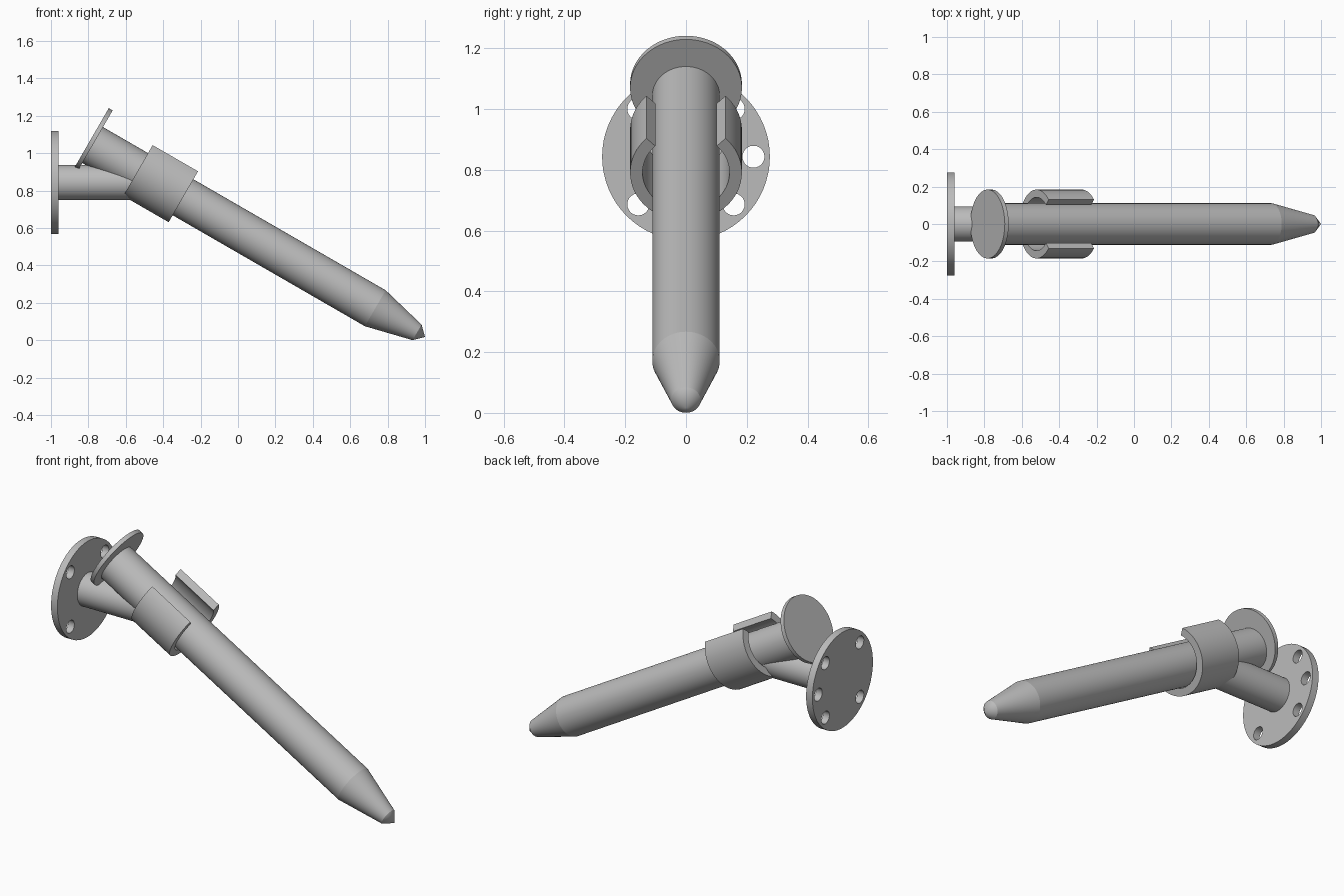
import bpy, bmesh, math
from mathutils import Matrix, Vector

old = bpy.data.objects.get("Cube")
if old:
    bpy.data.objects.remove(old, do_unlink=True)

# Single plain grey finish
grey = bpy.data.materials.new("plain grey")
grey.use_nodes = True
colour = (0.5, 0.5, 0.5, 1)
grey.diffuse_color = colour
grey.node_tree.nodes["Principled BSDF"].inputs["Base Color"].default_value = colour

SEGMENTS = 64


def finish(name, bm, matrix):
    """Turn a bmesh into a placed, shaded object."""
    bmesh.ops.remove_doubles(bm, verts=bm.verts, dist=1e-5)
    bmesh.ops.recalc_face_normals(bm, faces=bm.faces)
    bm.transform(matrix)
    mesh = bpy.data.meshes.new(name)
    bm.to_mesh(mesh)
    bm.free()
    mesh.materials.append(grey)
    obj = bpy.data.objects.new(name, mesh)
    bpy.context.collection.objects.link(obj)
    return obj


def smooth(obj):
    bpy.ops.object.select_all(action="DESELECT")
    obj.select_set(True)
    bpy.context.view_layer.objects.active = obj
    bpy.ops.object.shade_smooth_by_angle(angle=math.radians(12))


def lathe(name, profile, matrix):
    """Solid of revolution around local z from (radius, height) points."""
    bm = bmesh.new()
    rings = []
    for radius, height in profile:
        if radius == 0:
            rings.append([bm.verts.new((0, 0, height))])
            continue
        rings.append([bm.verts.new((radius * math.cos(a), radius * math.sin(a), height))
                      for a in (math.tau * i / SEGMENTS for i in range(SEGMENTS))])
    for a, b in zip(rings, rings[1:]):
        for i in range(SEGMENTS):
            j = (i + 1) % SEGMENTS
            if len(b) == 1:
                bm.faces.new((a[i], a[j], b[0]))
            else:
                bm.faces.new((a[i], a[j], b[j], b[i]))
    for ring in (rings[0], rings[-1]):
        if len(ring) > 1:
            bm.faces.new(ring)
    return finish(name, bm, matrix)


def open_sleeve(name, inner, outer, start, end, half_angle, matrix):
    """C-shaped sleeve, swept from a rectangle and capped at both lips."""
    bm = bmesh.new()
    corners = ((inner, start), (outer, start), (outer, end), (inner, end))
    steps = 48
    sections = []
    for i in range(steps + 1):
        a = half_angle * (2 * i / steps - 1)
        sections.append([bm.verts.new((r * math.cos(a), r * math.sin(a), h))
                         for r, h in corners])
    for a, b in zip(sections, sections[1:]):
        for k in range(4):
            m = (k + 1) % 4
            bm.faces.new((a[k], a[m], b[m], b[k]))
    bm.faces.new(sections[0])
    bm.faces.new(sections[-1])
    return finish(name, bm, matrix)


# Tilted frame: local z runs down the rod, local -x is the upper side
tilt = Matrix.Translation((-0.778, 0, 1.044)) @ Matrix.Rotation(math.radians(120), 4, "Y")
raised = tilt @ Matrix.Translation((-0.03, 0, 0))

# Rod with tapered point
rod = lathe("rod", [(0.111, 0), (0.111, 1.746), (0.048, 2.004), (0, 2.053)], tilt)

# Stop disc at the upper end and cradle that holds the rod
end_disc = lathe("end_disc", [(0.184, -0.023), (0.184, 0.001)], raised)
cradle = open_sleeve("cradle", 0.143, 0.184, 0.279, 0.559, math.radians(135), raised)

# Horizontal frame: local z runs along +x, out from the wall
wall = Matrix.Translation((-1, 0, 0.843)) @ Matrix.Rotation(math.radians(90), 4, "Y")
arm = lathe("support_arm", [(0.094, 0.03), (0.094, 0.53)], wall)
flange = lathe("wall_flange", [(0.276, 0), (0.276, 0.04)], wall)

# Five bolt holes through the flange
for degrees in (0, 45, 135, -45, -135):
    a = math.radians(degrees)
    centre = Vector((0, math.cos(a), math.sin(a))) * 0.222
    cutter = lathe("bolt_hole_cutter", [(0.036, -0.05), (0.036, 0.1)],
                   Matrix.Translation(centre) @ wall)
    cutter.hide_render = True
    cut = flange.modifiers.new("bolt_hole", "BOOLEAN")
    cut.operation = "DIFFERENCE"
    cut.solver = "EXACT"
    cut.object = cutter
    bpy.context.view_layer.objects.active = flange
    bpy.ops.object.modifier_apply(modifier=cut.name)
    bpy.data.objects.remove(cutter, do_unlink=True)

for part in (rod, end_disc, cradle, arm, flange):
    smooth(part)
